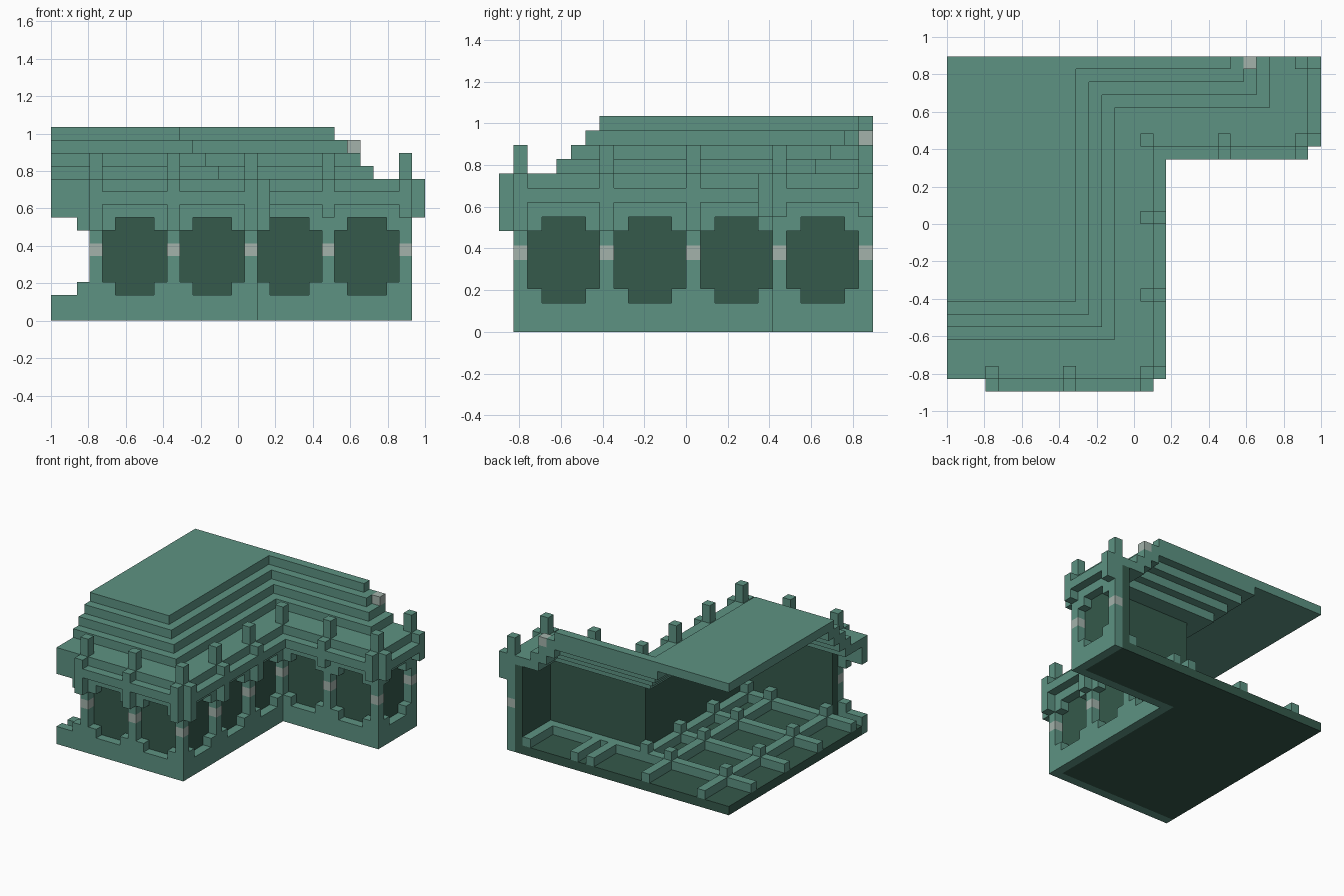
import bpy, bmesh
from mathutils import Vector

if "Cube" in bpy.data.objects:
    bpy.data.objects.remove(bpy.data.objects["Cube"], do_unlink=True)

U = 2 / 29                      # block size
ORIGIN = Vector((-1, -13 * U, 0))


def material(name, rgb):
    m = bpy.data.materials.new(name)
    m.use_nodes = True
    m.diffuse_color = (*rgb, 1)
    m.node_tree.nodes["Principled BSDF"].inputs["Base Color"].default_value = (*rgb, 1)
    return m


TEAL = material("teal", (0.11, 0.29, 0.225))
DARK = material("dark green", (0.035, 0.10, 0.07))
GREY = material("pale grey", (0.37, 0.45, 0.41))


def part(name, mat, boxes):
    """One object from boxes (x0, x1, y0, y1, z0, z1) in block units."""
    bm = bmesh.new()
    for x0, x1, y0, y1, z0, z1 in boxes:
        if x1 <= x0 or y1 <= y0:
            continue
        verts = bmesh.ops.create_cube(bm, size=1)["verts"]
        for v in verts:
            c = v.co + Vector((0.5, 0.5, 0.5))
            v.co = ORIGIN + U * Vector((x0 + c.x * (x1 - x0),
                                        y0 + c.y * (y1 - y0),
                                        z0 + c.z * (z1 - z0)))
    me = bpy.data.meshes.new(name)
    bm.to_mesh(me)
    bm.free()
    me.materials.append(mat)
    ob = bpy.data.objects.new(name, me)
    bpy.context.collection.objects.link(ob)
    return ob


def band(o, w, z0, z1, start=0):
    """Strip w wide that follows the stepped outline, set in by o."""
    i = o + w
    return [(start, 16 - o, 1 + o, 1 + i, z0, z1),
            (16 - i, 16 - o, 1 + i, min(26, 19 + i), z0, z1),
            (16 - o, 28 - o, 19 + o, min(26, 19 + i), z0, z1),
            (28 - i, 28 - o, 19 + i, 26, z0, z1)]


def along(axis, a0, a1, b0, b1, z0, z1):
    """Box running along x or y."""
    if axis == "x":
        return (max(0, a0), a1, b0, b1, z0, z1)
    return (b0, b1, a0, a1, z0, z1)


# Each wall: name, direction, inner row, outward sign, pillars, windows, bracket foot
walls = [("front", "x", 1, -1, (3, 9, 15), (-2, 4, 10), 7),
         ("side", "y", 15, 1, (1, 7, 13), (2, 8, 14), 7),
         ("wing_front", "x", 19, -1, (21, 27), (16, 22), 8),
         ("wing_end", "y", 27, 1, (19, 25), (20,), 8)]

pillar_cells = {(15, 19)}
for name, axis, row, out, pillars, windows, foot in walls:
    frame, balcony = [], []
    face = row + out
    # Sills and lintels with stepped corners
    for w in windows:
        frame.append(along(axis, w, w + 5, row, row + 1, 0, 2))
        frame.append(along(axis, w, w + 5, row, row + 1, 8, 11))
        for c in (w, w + 4):
            if c >= 0:
                frame.append(along(axis, c, c + 1, row, row + 1, 2, 3))
                frame.append(along(axis, c, c + 1, row, row + 1, 7, 8))
        # Outer rail between brackets
        if w > 0:
            balcony.append(along(axis, w, w + 5, face, face + 1, 9, 10))
    for p in pillars:
        balcony.append(along(axis, p, p + 1, face, face + 1, foot, 11))
        pillar_cells.add((p, row) if axis == "x" else (row, p))
    part(name + "_window_frames", TEAL, frame)
    part(name + "_balcony_rail", TEAL, balcony)

# Pillars with a pale ring, rising to railing posts
cells = sorted(pillar_cells)
part("pillars", TEAL, [(x, x + 1, y, y + 1, a, b)
                       for x, y in cells for a, b in ((0, 5), (6, 13))])
part("pillar_rings", GREY, [(x, x + 1, y, y + 1, 5, 6) for x, y in cells])

# Dark inner walls and floor
part("inner_walls", DARK, band(1, 1, 1, 10, start=3))
part("floor", DARK, [(0, 15, 2, 26, 0, 1), (15, 27, 20, 26, 0, 1)])

# Floor ribs with raised studs at the crossings
ribs = band(2, 1, 1, 2)
ribs += [(x, x + 1, 22, 26, 1, 2) for x in (17, 19)]
ribs += [(x, x + 1, 4, 26, 1, 2) for x in (3, 10)]
ribs += [(0, 13, y, y + 1, 1, 2) for y in (9, 15, 21)]
part("floor_ribs", TEAL, ribs)
part("floor_studs", TEAL, [(x, x + 1, y, y + 1, 2, 3)
                           for x in (3, 10, 13) for y in (3, 9, 15, 21)])

# Balcony deck and stepped hollow roof
part("balcony_deck", TEAL, band(1, 3, 10, 11))
for n, o in enumerate((3, 4, 5)):
    part(f"roof_step_{n + 1}", TEAL, band(o, 2, 11 + n, 12 + n))
part("roof_top", TEAL, [(0, 10, 7, 26, 14, 15), (10, 22, 25, 26, 14, 15)])
part("roof_lamp", GREY, [(23, 24, 25, 26, 13, 14)])
